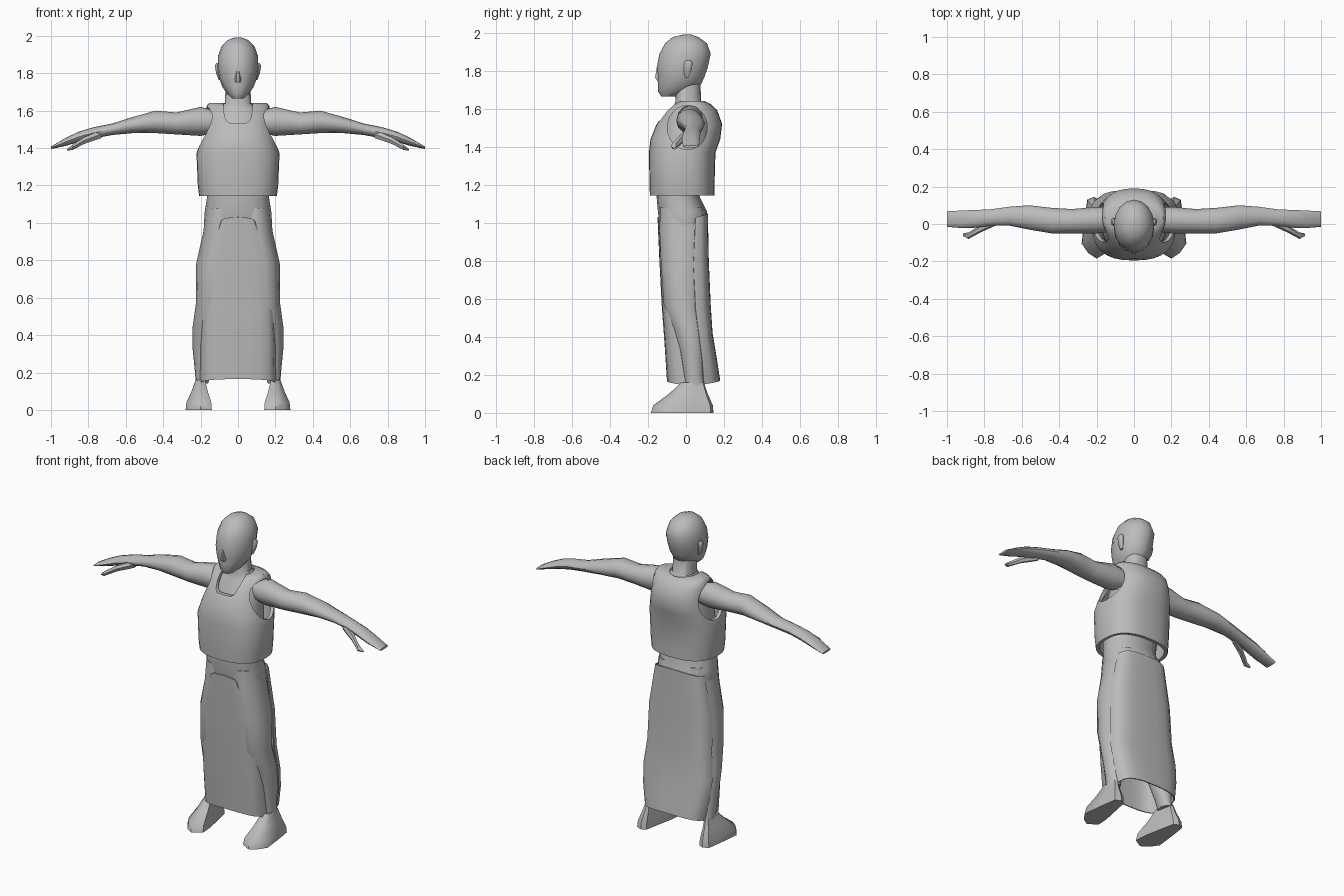
import bpy
import bmesh
from math import cos, sin, pi, radians

if "Cube" in bpy.data.objects:
    bpy.data.objects.remove(bpy.data.objects["Cube"], do_unlink=True)

grey = bpy.data.materials.new("plain grey")
grey.use_nodes = True
grey_value = (0.5, 0.5, 0.5, 1)
grey.diffuse_color = grey_value
grey.node_tree.nodes["Principled BSDF"].inputs["Base Color"].default_value = grey_value


def make_object(name, bm):
    """Turn a bmesh into a grey object in the scene."""
    bmesh.ops.recalc_face_normals(bm, faces=bm.faces)
    mesh = bpy.data.meshes.new(name)
    bm.to_mesh(mesh)
    bm.free()
    mesh.materials.append(grey)
    obj = bpy.data.objects.new(name, mesh)
    bpy.context.collection.objects.link(obj)
    return obj


def activate(obj):
    bpy.ops.object.select_all(action="DESELECT")
    obj.select_set(True)
    bpy.context.view_layer.objects.active = obj


def smooth(obj, angle=45):
    activate(obj)
    bpy.ops.object.shade_smooth_by_angle(angle=radians(angle))
    return obj


def apply_modifiers(obj):
    activate(obj)
    for modifier in list(obj.modifiers):
        bpy.ops.object.modifier_apply(modifier=modifier.name)


def skin(name, rings, cap_start=True, cap_end=True):
    """Bridge a list of equal point rings."""
    bm = bmesh.new()
    loops = [[bm.verts.new(p) for p in ring] for ring in rings]
    count = len(loops[0])
    for low, high in zip(loops, loops[1:]):
        for i in range(count):
            j = (i + 1) % count
            bm.faces.new((low[i], low[j], high[j], high[i]))
    if cap_start:
        bm.faces.new(loops[0][::-1])
    if cap_end:
        bm.faces.new(loops[-1])
    return make_object(name, bm)


def loft(name, rows, axis="z", side=1, sides=16, power=2.0, **caps):
    """Rows are (position along axis, u min, u max, v min, v max)."""
    def bend(value):
        return abs(value) ** (2 / power) * (1 if value > 0 else -1)

    rings = []
    for t, u0, u1, v0, v1 in rows:
        ring = []
        for i in range(sides):
            a = 2 * pi * i / sides
            u = (u0 + u1) / 2 + (u1 - u0) / 2 * bend(cos(a))
            v = (v0 + v1) / 2 + (v1 - v0) / 2 * bend(sin(a))
            ring.append((u * side, v, t) if axis == "z" else (t * side, u, v))
        rings.append(ring)
    return skin(name, rings, **caps)


def centred(rows):
    """Expand (z, half width, y min, y max) into full loft rows."""
    return [(z, -w, w, y0, y1) for z, w, y0, y1 in rows]


# Torso with hips and neck
smooth(loft("torso", centred([
    (.86, .16, -.11, .09), (1.0, .182, -.14, .113), (1.06, .178, -.148, .11),
    (1.14, .165, -.155, .07), (1.3, .17, -.15, .1), (1.45, .155, -.14, .13),
    (1.55, .145, -.1, .13), (1.61, .11, -.065, .11), (1.64, .07, -.055, .08),
    (1.74, .066, -.06, .075)]), power=2.3))

# Head
smooth(loft("head", centred([
    (1.665, .03, -.13, -.05), (1.69, .058, -.147, .02), (1.73, .085, -.148, .08),
    (1.77, .1, -.15, .098), (1.82, .108, -.153, .115), (1.89, .108, -.14, .13),
    (1.945, .088, -.11, .11), (1.978, .055, -.07, .065), (1.99, .02, -.02, .03)])))

# Nose
smooth(loft("nose", centred([
    (1.75, .018, -.155, -.12), (1.765, .019, -.166, -.12), (1.82, .009, -.156, -.12)]),
    sides=6))

# Vest shell, hollow and open below
vest = loft("vest", centred([
    (1.145, .208, -.19, .15), (1.2, .215, -.192, .15), (1.37, .222, -.195, .155),
    (1.44, .202, -.187, .18), (1.52, .18, -.155, .19), (1.59, .173, -.105, .165),
    (1.625, .168, -.065, .13), (1.64, .155, -.035, .1)]),
    sides=32, power=2.5, cap_start=False)
shell = vest.modifiers.new("thickness", "SOLIDIFY")
shell.thickness = .02
shell.offset = -1

# Cutters for the armholes, neck hole and scooped neckline
armholes = loft("armhole_cutter", [
    (-.4, -.098, .112, 1.385, 1.618), (.4, -.098, .112, 1.385, 1.618)],
    axis="x", sides=24)
neck_hole = loft("neck_cutter", centred([
    (1.59, .083, -.09, .105), (1.75, .088, -.1, .11)]), sides=20)
scoop_outline = [(-.085, 1.75), (-.077, 1.6), (-.066, 1.55), (-.045, 1.535),
                 (.045, 1.535), (.066, 1.55), (.077, 1.6), (.085, 1.75)]
scoop = skin("neckline_cutter", [[(x, y, z) for x, z in scoop_outline]
                                 for y in (-.3, .02)])
cutters = (armholes, neck_hole, scoop)
for cutter in cutters:
    cutter.hide_render = True
    cut = vest.modifiers.new("cut", "BOOLEAN")
    cut.operation = "DIFFERENCE"
    cut.solver = "EXACT"
    cut.object = cutter
apply_modifiers(vest)
for cutter in cutters:
    bpy.data.objects.remove(cutter, do_unlink=True)
smooth(vest)


def panel(name, rows, columns=10):
    """Hanging cloth sheet; rows are (z, half width, middle y, edge y)."""
    bm = bmesh.new()
    grid = []
    for z, width, middle, edge in rows:
        line = []
        for i in range(columns + 1):
            u = 2 * i / columns - 1
            y = middle + (edge - middle) * abs(u) ** 3
            line.append(bm.verts.new((width * sin(u * pi / 2), y, z - .02 * u * u)))
        grid.append(line)
    for a, b in zip(grid, grid[1:]):
        for i in range(columns):
            bm.faces.new((a[i], a[i + 1], b[i + 1], b[i]))
    obj = make_object(name, bm)
    obj.modifiers.new("thickness", "SOLIDIFY").thickness = .006
    apply_modifiers(obj)
    return smooth(obj)


# Robe skirt, front and back cloths
panel("front_skirt", [
    (1.03, .09, -.15, -.142), (.8, .17, -.14, -.1), (.57, .19, -.128, -.07),
    (.35, .2, -.112, -.03), (.165, .203, -.1, 0)])
panel("back_skirt", [
    (1.05, .165, .115, .05), (.8, .212, .12, .04), (.57, .218, .13, .05),
    (.42, .235, .14, .07), (.3, .225, .16, .085), (.17, .2, .18, .095)])

footprint = [(.14, -.15), (.2, -.185), (.245, -.155), (.28, -.105), (.265, .03),
             (.25, .13), (.215, .145), (.185, .13), (.165, .03), (.145, -.07)]


def foot_ring(scale, z):
    cx, cy = .197, .065
    return [(cx + (x - cx) * scale, cy + (y - cy) * scale, z) for x, y in footprint]


for label, side in (("left", 1), ("right", -1)):
    # Arm and flat hand
    smooth(loft(label + "_arm", [
        (.12, -.04, .09, 1.48, 1.6), (.2, -.05, .092, 1.465, 1.62),
        (.33, -.05, .08, 1.473, 1.59), (.44, -.05, .086, 1.48, 1.6),
        (.56, -.03, .1, 1.48, 1.567), (.67, -.008, .092, 1.47, 1.532),
        (.77, -.01, .078, 1.452, 1.512), (.85, -.02, .075, 1.433, 1.488),
        (.92, -.022, .072, 1.412, 1.455), (1.0, -.015, .068, 1.395, 1.408)],
        axis="x", side=side, sides=12))
    # Thumb
    smooth(loft(label + "_thumb", [
        (.73, -.004, .035, 1.45, 1.5), (.82, -.045, -.005, 1.42, 1.462),
        (.885, -.08, -.045, 1.388, 1.42), (.913, -.064, -.05, 1.385, 1.396)],
        axis="x", side=side, sides=6))
    # Leg
    smooth(loft(label + "_leg", [
        (1.08, .01, .17, -.14, .09), (.95, 0, .186, -.142, .105),
        (.78, .02, .224, -.134, .1), (.57, .06, .225, -.12, .085),
        (.44, .075, .243, -.07, .1), (.32, .09, .242, -.035, .1),
        (.2, .14, .23, -.012, .092), (.14, .16, .226, -.005, .098)],
        side=side, sides=14))
    # Foot
    rings = [foot_ring(1, 0), foot_ring(.95, .04), foot_ring(.62, .1), foot_ring(.36, .16)]
    smooth(skin(label + "_foot", [[(x * side, y, z) for x, y, z in ring]
                                  for ring in rings]))
    # Ear
    smooth(loft(label + "_ear", [
        (1.765, .09, .104, -.005, .015), (1.8, .095, .117, -.012, .028),
        (1.84, .098, .124, -.01, .035), (1.855, .1, .115, 0, .025)],
        side=side, sides=8))
